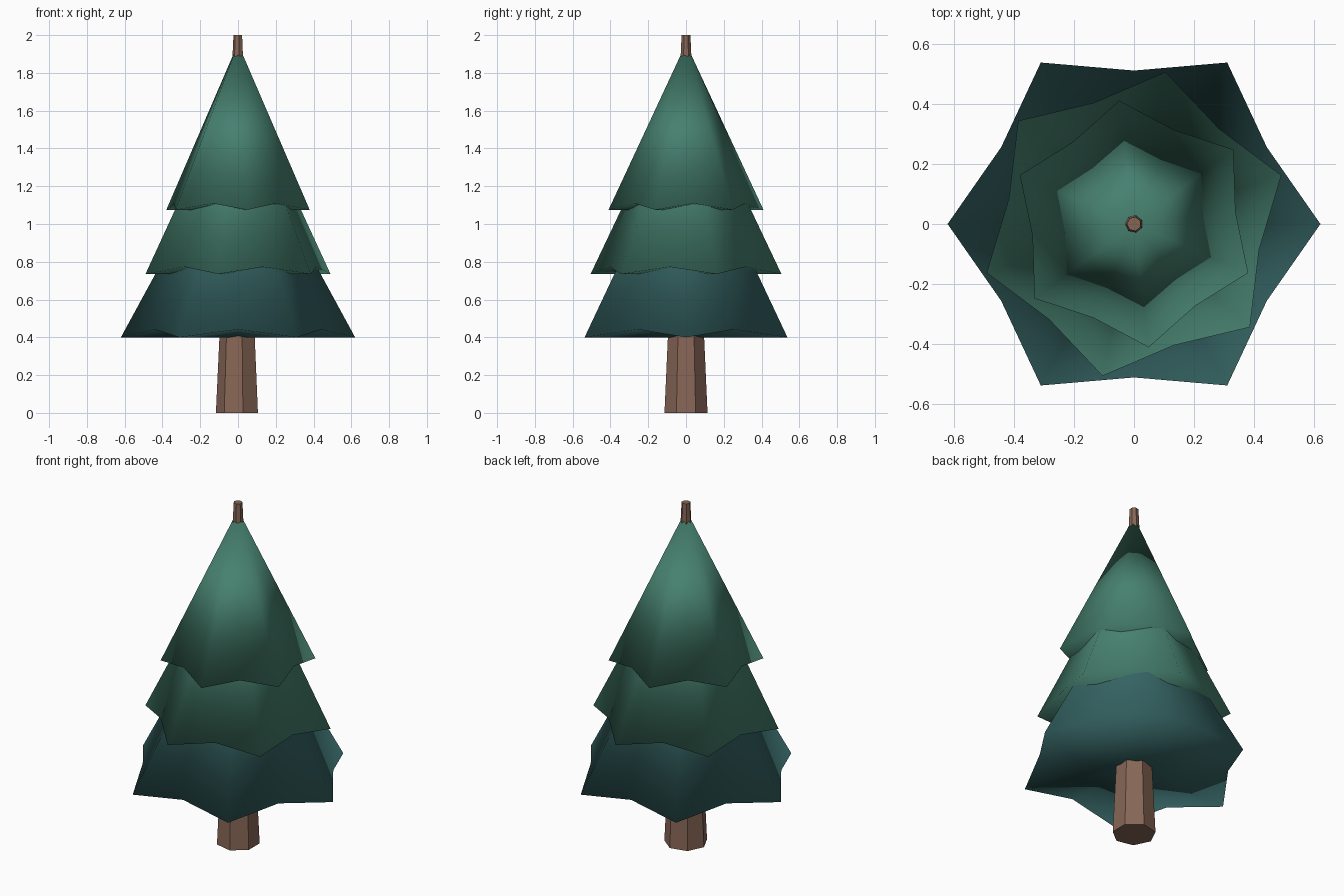
import bpy
import bmesh
from math import sin, cos, pi, radians

if "Cube" in bpy.data.objects:
    bpy.data.objects.remove(bpy.data.objects["Cube"])


def material(name, color):
    m = bpy.data.materials.new(name)
    m.diffuse_color = (*color, 1)
    m.use_nodes = True
    m.node_tree.nodes["Principled BSDF"].inputs["Base Color"].default_value = m.diffuse_color
    return m


def finish(name, bm, mat, smooth):
    bmesh.ops.recalc_face_normals(bm, faces=bm.faces)
    me = bpy.data.meshes.new(name)
    bm.to_mesh(me)
    bm.free()
    me.materials.append(mat)
    for p in me.polygons:
        p.use_smooth = smooth
    ob = bpy.data.objects.new(name, me)
    bpy.context.collection.objects.link(ob)
    return ob


bark = material("bark", (0.24, 0.133, 0.093))
green = material("green_needles", (0.061, 0.216, 0.156))
teal = material("dark_needles", (0.035, 0.122, 0.122))

# Trunk: seven-sided tapered post running through to the tip
bm = bmesh.new()
rings = []
for z, r in ((0, 0.117), (2.0, 0.024)):
    rings.append([bm.verts.new((r * cos(pi + 2 * pi * i / 7),
                                r * sin(pi + 2 * pi * i / 7), z))
                  for i in range(7)])
for i in range(7):
    j = (i + 1) % 7
    bm.faces.new((rings[0][i], rings[0][j], rings[1][j], rings[1][i]))
bm.faces.new(rings[0][::-1])
bm.faces.new(rings[1])
finish("trunk", bm, bark, False)


# Branch tiers: six-pointed skirts with raised notches and a closed underside
def tier(name, radius, z, lift, apex_z, turn, mat):
    bm = bmesh.new()
    hem = []
    for i in range(12):
        a = radians(turn + 30 * i)
        r = radius * (0.823 if i % 2 else 1)
        hem.append(bm.verts.new((r * cos(a), r * sin(a), z + lift * (i % 2))))
    apex = bm.verts.new((0, 0, apex_z))
    base = bm.verts.new((0, 0, z))
    for i in range(12):
        j = (i + 1) % 12
        bm.faces.new((hem[i], hem[j], apex))
        bm.faces.new((hem[j], hem[i], base))
    finish(name, bm, mat, True)


tier("lower_branches", 0.62, 0.40, 0.042, 1.54, 0, teal)
tier("middle_branches", 0.516, 0.735, 0.038, 1.80, 18.3, green)
tier("upper_branches", 0.413, 1.075, 0.034, 1.955, 36.8, green)
